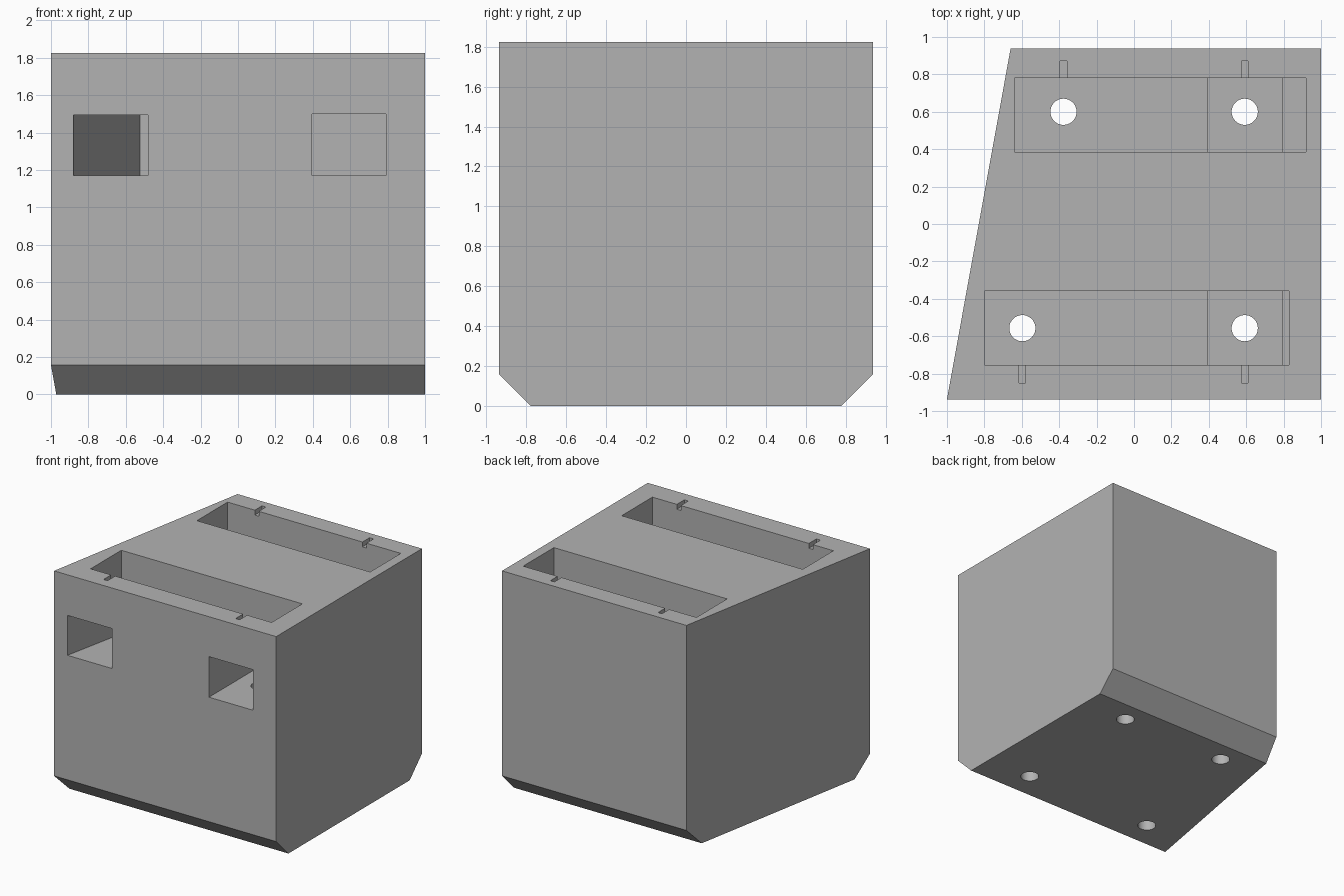
import bpy, bmesh

cube = bpy.data.objects.get("Cube")
if cube:
    bpy.data.objects.remove(cube, do_unlink=True)

grey = bpy.data.materials.new("plain_grey")
grey.use_nodes = True
grey.diffuse_color = (0.45, 0.45, 0.45, 1)
grey.node_tree.nodes["Principled BSDF"].inputs["Base Color"].default_value = (0.45, 0.45, 0.45, 1)


def prism(name, base, offset):
    """Extrude a flat outline along an offset into a closed solid."""
    bm = bmesh.new()
    face = bm.faces.new([bm.verts.new(p) for p in base])
    out = bmesh.ops.extrude_face_region(bm, geom=[face])
    new = [g for g in out["geom"] if isinstance(g, bmesh.types.BMVert)]
    bmesh.ops.translate(bm, verts=new, vec=offset)
    bmesh.ops.recalc_face_normals(bm, faces=bm.faces)
    mesh = bpy.data.meshes.new(name)
    bm.to_mesh(mesh)
    bm.free()
    mesh.materials.append(grey)
    obj = bpy.data.objects.new(name, mesh)
    bpy.context.collection.objects.link(obj)
    return obj


def box(name, x0, x1, y0, y1, z0, z1, skew=0):
    """Box whose far end may be shifted sideways by skew."""
    base = [(x0, y0, z0), (x1, y0, z0), (x1 + skew, y1, z0), (x0 + skew, y1, z0)]
    return prism(name, base, (0, 0, z1 - z0))


def cut(target, cutter):
    mod = target.modifiers.new("cut", "BOOLEAN")
    mod.operation = "DIFFERENCE"
    mod.solver = "EXACT"
    mod.object = cutter
    bpy.context.view_layer.objects.active = target
    bpy.ops.object.modifier_apply(modifier=mod.name)
    bpy.data.objects.remove(cutter, do_unlink=True)


# Block: chamfered side profile, with one end slanted in plan
front, back, top, bevel = -0.937, 0.937, 1.825, 0.157
profile = [(front, top), (front, bevel), (front + bevel, 0),
           (back - bevel, 0), (back, bevel), (back, top)]
block = prism("slanted_block", [(-1, y, z) for y, z in profile], (2, 0, 0))
for v in block.data.vertices:
    if v.co.x < 0:
        v.co.x += 0.34 * (v.co.y - front) / (back - front)

# Tunnels from the front; the skewed one runs along the slanted side
start, end = -1.1, 0.78
slope = 0.207
shift = slope * (start - front)
cut(block, box("straight_tunnel", 0.395, 0.79, start, end, 1.17, 1.5))
cut(block, box("skewed_tunnel", -0.88 + shift, -0.48 + shift, start, end,
               1.17, 1.495, slope * (end - start)))

# Long pockets in the top
floor = 1.499
cut(block, box("front_pocket", -0.8, 0.83, -0.753, -0.358, floor, 2))
cut(block, box("back_pocket", -0.64, 0.92, 0.385, 0.78, floor, 2))

# Vertical bores, each with a shallow notch beside its pocket
for x, y, n0, n1 in [(-0.597, -0.557, -0.85, -0.74), (0.592, -0.557, -0.85, -0.74),
                     (-0.377, 0.6, 0.77, 0.872), (0.592, 0.6, 0.77, 0.872)]:
    cut(block, box("notch", x - 0.018, x + 0.018, n0, n1, top - 0.04, 2))
    bpy.ops.mesh.primitive_cylinder_add(vertices=48, radius=0.07, depth=1.8,
                                        location=(x, y, 0.75))
    bore = bpy.context.object
    bore.data.materials.append(grey)
    cut(block, bore)

# Crisp edges, round bores
bpy.ops.object.select_all(action="DESELECT")
block.select_set(True)
bpy.context.view_layer.objects.active = block
bpy.ops.object.shade_smooth_by_angle()
